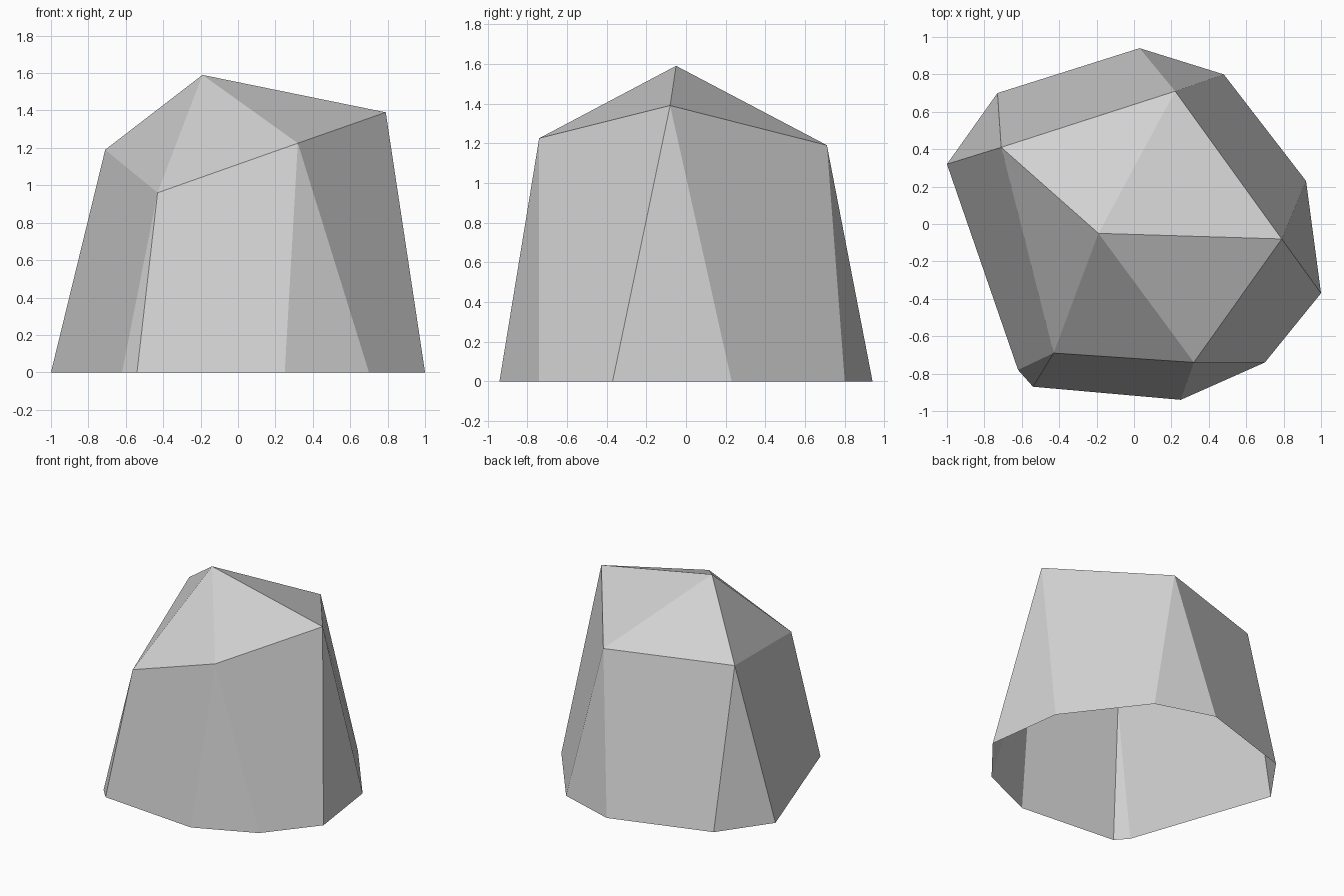
import bpy
import bmesh

default_cube = bpy.data.objects.get("Cube")
if default_cube:
    bpy.data.objects.remove(default_cube, do_unlink=True)

# Stone colour
stone = bpy.data.materials.new("stone_grey")
stone.use_nodes = True
colour = (0.64, 0.64, 0.64, 1.0)
stone.diffuse_color = colour
stone.node_tree.nodes["Principled BSDF"].inputs["Base Color"].default_value = colour

# Peak, shoulder corners, and the two ground points below each shoulder
peak_point = (-0.19, -0.05, 1.59)
shoulder_points = [
    (-0.71, 0.41, 1.19), (-0.43, -0.69, 0.96), (0.32, -0.74, 1.225),
    (0.79, -0.08, 1.39), (0.22, 0.71, 1.19),
]
ground_pairs = [
    ((-0.73, 0.70), (-1.0, 0.32)), ((-0.62, -0.78), (-0.54, -0.87)),
    ((0.25, -0.94), (0.70, -0.74)), ((1.0, -0.37), (0.92, 0.23)),
    ((0.48, 0.80), (0.03, 0.94)),
]

bm = bmesh.new()
peak = bm.verts.new(peak_point)
shoulders = [bm.verts.new(p) for p in shoulder_points]
feet = [[bm.verts.new((x, y, 0)) for x, y in pair] for pair in ground_pairs]

# Each shoulder gets a roof facet, a corner facet and a broad wall; the base is open
for i, shoulder in enumerate(shoulders):
    j = (i + 1) % len(shoulders)
    bm.faces.new((peak, shoulder, shoulders[j]))
    bm.faces.new((shoulder, feet[i][0], feet[i][1]))
    bm.faces.new((shoulder, feet[i][1], feet[j][0], shoulders[j]))

mesh = bpy.data.meshes.new("rock")
bm.to_mesh(mesh)
bm.free()
mesh.materials.append(stone)
rock = bpy.data.objects.new("rock", mesh)
bpy.context.collection.objects.link(rock)
